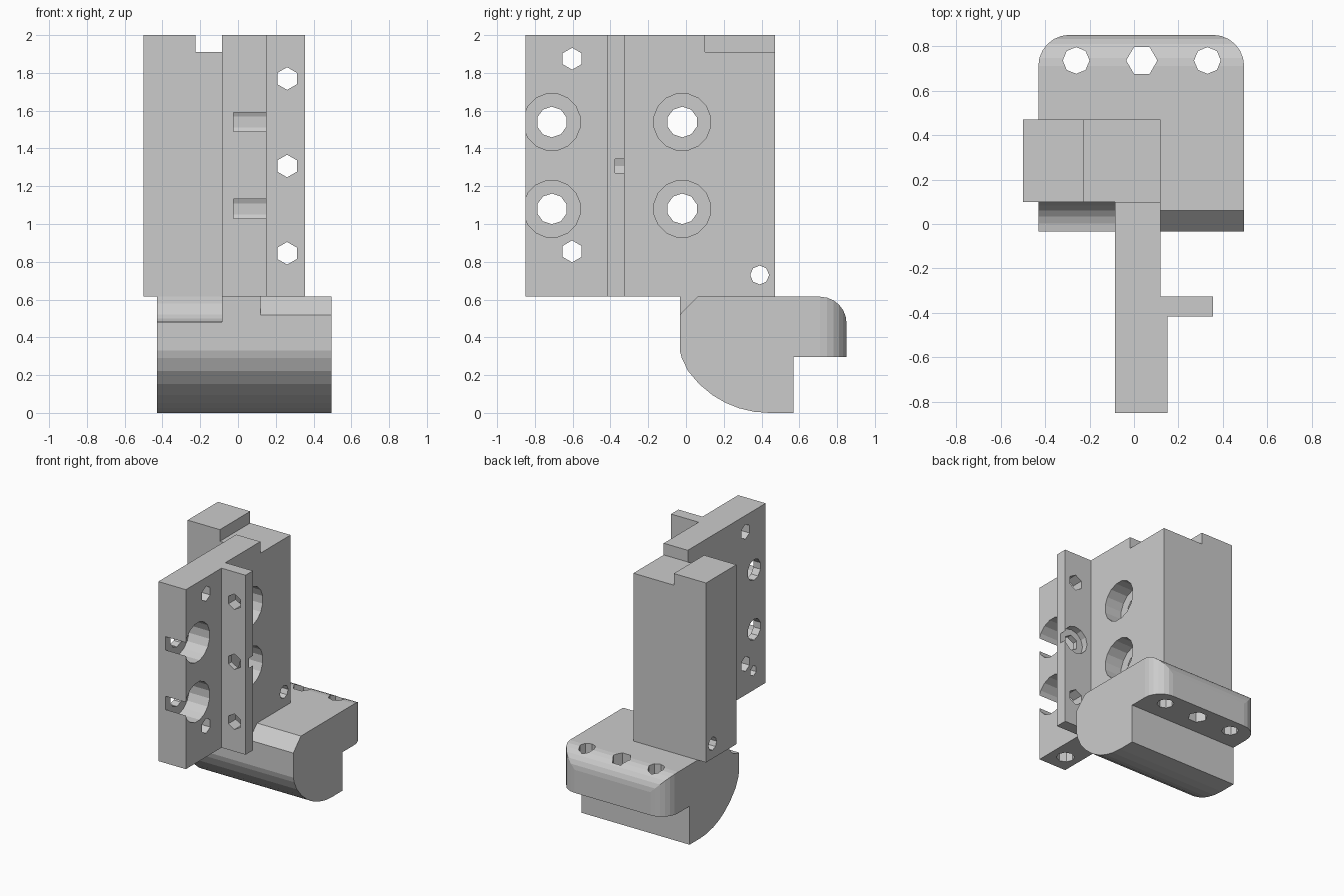
import bpy, bmesh
from math import sin, cos, pi, sqrt

if "Cube" in bpy.data.objects:
    bpy.data.objects.remove(bpy.data.objects["Cube"])


def prism(name, pts, axis, a, b):
    """Extrude a 2D profile from a to b; profile uses the other two axes in order."""
    place = {'x': lambda u, v, w: (w, u, v),
             'y': lambda u, v, w: (u, w, v),
             'z': lambda u, v, w: (u, v, w)}[axis]
    bm = bmesh.new()
    ends = [[bm.verts.new(place(u, v, w)) for u, v in pts] for w in (a, b)]
    bm.faces.new(ends[0])
    bm.faces.new(ends[1])
    n = len(pts)
    for i in range(n):
        j = (i + 1) % n
        bm.faces.new((ends[0][i], ends[0][j], ends[1][j], ends[1][i]))
    bmesh.ops.recalc_face_normals(bm, faces=bm.faces)
    mesh = bpy.data.meshes.new(name)
    bm.to_mesh(mesh)
    bm.free()
    ob = bpy.data.objects.new(name, mesh)
    bpy.context.collection.objects.link(ob)
    return ob


def arc(u, v, r, a0, a1, n):
    """Points on an arc, angles in degrees."""
    return [(u + r * cos((a0 + (a1 - a0) * i / n) * pi / 180),
             v + r * sin((a0 + (a1 - a0) * i / n) * pi / 180)) for i in range(n + 1)]


def circle(u, v, r, n, start=0):
    return arc(u, v, r, start, start + 360, n)[:-1]


def rect(u0, v0, u1, v1):
    return [(u0, v0), (u1, v0), (u1, v1), (u0, v1)]


def combine(ob, pts, axis, a, b, op='DIFFERENCE'):
    """Cut (or intersect) an object with a temporary prism."""
    tool = prism('cutter', pts, axis, a, b)
    tool.hide_render = True
    mod = ob.modifiers.new('cut', 'BOOLEAN')
    mod.operation, mod.solver, mod.object = op, 'EXACT', tool
    bpy.context.view_layer.objects.active = ob
    bpy.ops.object.modifier_apply(modifier=mod.name)
    bpy.data.objects.remove(tool, do_unlink=True)


# Upright: plate, side flange and rear column as one outline
BOTTOM, TOP = 0.615, 2.0
upright = prism('upright_bracket', [
    (-.085, -.85), (.15, -.85), (.15, -.415), (.355, -.415), (.355, -.325),
    (.12, -.325), (.12, .47), (-.5, .47), (-.5, .1), (-.085, .1)], 'z', BOTTOM, TOP)

# Step across the top of the column
combine(upright, rect(-.225, .1, .3, .6), 'z', 1.91, 2.1)

# Counterbored bolt holes through the plate
for y in (-.71, -.02):
    for z in (1.08, 1.54):
        combine(upright, circle(y, z, .152, 16, 11.25), 'x', -.025, .3)
        combine(upright, circle(y, z, .081, 10, 18), 'x', -.3, .3)

# Small plate holes and the cross hole in the column
for z in (.855, 1.875):
    combine(upright, circle(-.603, z, .058, 6, 30), 'x', -.3, .3)
combine(upright, circle(.39, .73, .05, 8), 'x', -.7, .3)

# Flange holes, the middle one recessed at the back
for z in (.845, 1.307, 1.77):
    combine(upright, circle(.26, z, .06, 6, 30), 'y', -.5, -.2)
combine(upright, circle(.26, 1.307, .105, 12), 'y', -.375, -.3)

# Blind hole in the underside of the plate with its side entry
combine(upright, circle(.03, -.71, .065, 8), 'z', .5, .9)
combine(upright, circle(-.70, .765, .04, 6, 30), 'x', -.2, .03)

# Base: curved belly, rear ledge, rounded upper back edge
R = 0.526
belly = [(y, R - sqrt(R * R - (.44 - y) ** 2)) for y in (.01, .07, .14, .21, .28, .36, .44)]
base = prism('base_block', [(-.033, BOTTOM), (-.033, .33), (-.022, .29)] + belly +
             [(.57, 0), (.57, .297), (.85, .297)] + arc(.71, .475, .14, 0, 90, 6),
             'x', -.43, .495)

# Rounded ledge corners in plan
combine(base, [(-.43, -.2), (.495, -.2)] + arc(.355, .71, .14, 0, 90, 6) +
        arc(-.29, .71, .14, 90, 180, 6), 'z', -.1, 1, 'INTERSECT')

# Front edge: scoop on the left, chamfer on the right
combine(base, circle(-.033, BOTTOM, .134, 24), 'x', -.6, -.085)
combine(base, [(-.053, .499), (.08, .635), (-.053, .635)], 'x', .12, .6)

# Ledge bolt holes
for x, r, n in ((-.26, .06, 8), (.035, .07, 6), (.33, .06, 8)):
    combine(base, circle(x, .735, r, n), 'z', .1, .8)
